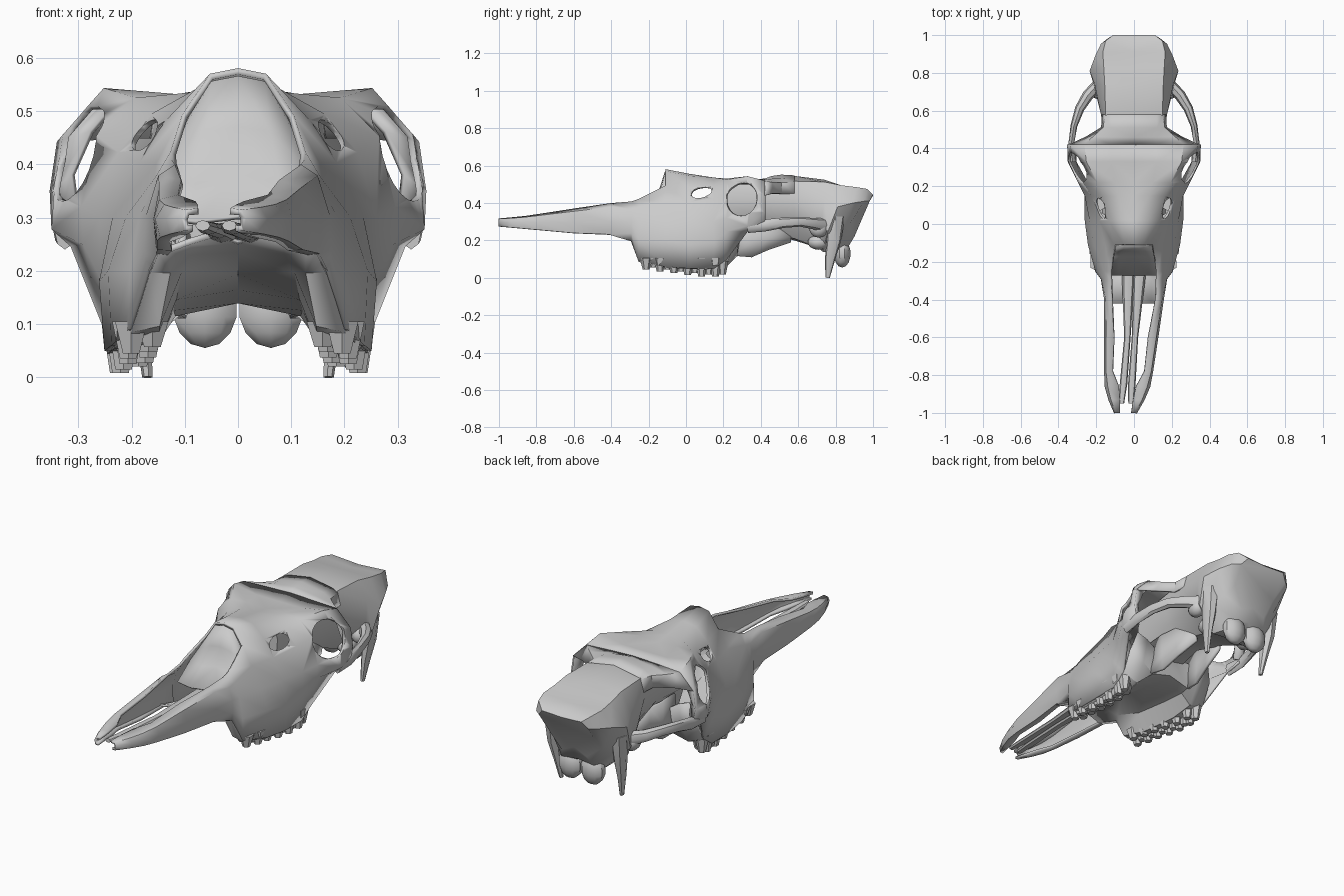
import bpy, bmesh, math, random
from mathutils import Vector, Matrix

random.seed(4)


def bend(x, y, z):
    # the snout leans slightly to one side
    return (x - 0.045 * max(0, -0.4 - y) / 0.6, y, z)


def finish(name, bm, angle=40):
    bmesh.ops.recalc_face_normals(bm, faces=bm.faces)
    me = bpy.data.meshes.new(name)
    bm.to_mesh(me)
    bm.free()
    ob = bpy.data.objects.new(name, me)
    bpy.context.collection.objects.link(ob)
    bpy.ops.object.select_all(action='DESELECT')
    ob.select_set(True)
    bpy.context.view_layer.objects.active = ob
    bpy.ops.object.shade_smooth_by_angle(angle=math.radians(angle))
    return ob


def sheet(name, rows, thick=0.012, slope=0.0, closed=False):
    """Skin half sections (y, [(x, z)...]) on both sides of the midline.
    Short rows lack their first points; slope tilts the rearmost rows forward."""
    n = max(len(pts) for y, pts in rows)
    bm = bmesh.new()
    for s in (1, -1):
        grid = []
        for y, pts in rows:
            k = slope * max(0, y - .7) / .3
            grid.append([None] * (n - len(pts)) + [
                bm.verts.new(bend(s * x, y - min(.1, k * max(0, .43 - z)), z)) for x, z in pts])
        for a, b in zip(grid, grid[1:]):
            for i in range(n - 1):
                quad = (a[i], a[i + 1], b[i + 1], b[i])
                if None not in quad:
                    bm.faces.new(quad)
    bmesh.ops.remove_doubles(bm, verts=bm.verts, dist=0.0005)
    if closed:
        bmesh.ops.holes_fill(bm, edges=[e for e in bm.edges if e.is_boundary], sides=0)
    ob = finish(name, bm)
    if thick:
        m = ob.modifiers.new("thickness", 'SOLIDIFY')
        m.thickness, m.offset = thick, 0
    return ob


def bars(name, path, n=8):
    """Tapered bars on both sides; path points are (x, y, z, half width, half height)."""
    bm = bmesh.new()
    for s in (1, -1):
        rings = []
        for k, (x, y, z, w, h) in enumerate(path):
            a, b = path[max(k - 1, 0)], path[min(k + 1, len(path) - 1)]
            t = Vector(b[:3]) - Vector(a[:3])
            side = t.cross(Vector((0, 0, 1))) if abs(t.y) > abs(t.z) else Vector((1, 0, 0))
            side.normalize()
            up = side.cross(t).normalized()
            ring = []
            for i in range(n):
                q = math.tau * i / n
                p = Vector((x, y, z)) + side * w * math.cos(q) + up * h * math.sin(q)
                ring.append(bm.verts.new(bend(s * p.x, p.y, p.z)))
            rings.append(ring)
        for a, b in zip(rings, rings[1:]):
            for i in range(n):
                j = (i + 1) % n
                bm.faces.new((a[i], a[j], b[j], b[i]))
        bm.faces.new(rings[0])
        bm.faces.new(rings[-1])
    return finish(name, bm)


def lumps(name, spots, seg=10):
    """Ellipsoids on both sides: (centre, radii)."""
    bm = bmesh.new()
    for c, r in spots:
        for s in (1, -1):
            bmesh.ops.create_uvsphere(
                bm, u_segments=seg, v_segments=seg - 3, radius=1,
                matrix=Matrix.Translation((s * c[0], c[1], c[2])) @ Matrix.Diagonal((*r, 1)))
    return finish(name, bm)


def snout_row(y, inner, outer, top):
    """C-shaped wall section, from its upper to its lower inner edge."""
    low = .28 - .045 * min(1, (1 + y) / .5)
    return (y, [(inner, top), (.2 * inner + .8 * outer, top * .8 + .06), (outer, .297),
                (.1 * inner + .9 * outer, low), (.6 * inner + .4 * outer, low)])


# face shell: snout walls from the tip, then nasal roof, cheeks and brow
snout = [snout_row(*r) for r in (
    (-1, .03, .055, .312), (-.93, .035, .09, .318), (-.86, .045, .115, .325),
    (-.78, .083, .124, .337), (-.6, .09, .138, .365), (-.4, .115, .152, .395))]
face = sheet("face", snout + [
    (-.29, [(.12, .405), (.15, .36), (.168, .30), (.17, .24), (.165, .20)]),
    (-.25, [(.122, .42), (.152, .37), (.18, .30), (.198, .2), (.20, .09)]),
    (-.11, [(0, .575), (.05, .565), (.10, .49), (.148, .40), (.205, .30), (.238, .2), (.232, .06)]),
    (.02, [(0, .55), (.07, .54), (.13, .48), (.18, .40), (.23, .30), (.255, .18), (.245, .05)]),
    (.15, [(0, .53), (.08, .53), (.16, .49), (.22, .42), (.255, .30), (.255, .19), (.245, .05)]),
    (.22, [(0, .52), (.1, .525), (.19, .52), (.26, .45), (.29, .32), (.285, .25), (.25, .1)]),
    (.33, [(0, .515), (.12, .515), (.25, .538), (.31, .47), (.34, .35), (.345, .28), (.31, .25)]),
    (.42, [(0, .525), (.12, .52), (.26, .515), (.335, .44), (.348, .35), (.335, .29), (.31, .27)])])

# eye sockets and tear-duct gaps cut through the shell
for name, spots in (("socket_cutter", [((.34, .29, .43), (.13, .092, .1))]),
                    ("gap_cutter", [((.165, .09, .45), (.04, .065, .035))])):
    cut = lumps(name, spots, 14)
    cut.hide_render = True
    cut.display_type = 'WIRE'
    m = face.modifiers.new(name, 'BOOLEAN')
    m.operation, m.object, m.solver = 'DIFFERENCE', cut, 'EXACT'

# inner flange of the bar behind each eye socket
sheet("socket_flange", [
    (.395, [(.24, .50), (.275, .46), (.31, .38), (.30, .30)]),
    (.42, [(.26, .515), (.335, .44), (.348, .35), (.335, .29)])])

# brow shelf reaching back to the braincase
sheet("brow_shelf", [
    (.42, [(0, .525), (.12, .52), (.26, .515), (.335, .44)]),
    (.46, [(0, .54), (.12, .525), (.215, .507), (.25, .45)]),
    (.51, [(0, .547), (.12, .526), (.16, .505), (.17, .45)]),
    (.58, [(0, .543), (.12, .523), (.15, .51), (.165, .45)])], 0.01)

# central strips between the snout bars
bars("snout_centre_strip", [
    (.025, -.95, .285, .014, .01), (.022, -.85, .28, .02, .012), (.02, -.6, .275, .017, .014),
    (.03, -.25, .27, .035, .02)])

# roof of the mouth and inner side of the tooth rows
sheet("palate", [
    (-.42, [(.148, .24), (.13, .24), (.09, .255), (.04, .27)]),
    (-.29, [(.165, .20), (.13, .20), (.09, .235), (0, .255)]),
    (-.25, [(.20, .09), (.15, .10), (.11, .2), (0, .24)]),
    (-.1, [(.232, .06), (.155, .06), (.12, .15), (0, .20)]),
    (.1, [(.245, .05), (.165, .05), (.125, .13), (0, .17)]),
    (.22, [(.25, .1), (.17, .07), (.12, .12), (0, .145)]),
    (.27, [(.25, .2), (.17, .16), (.11, .12), (0, .15)]),
    (.29, [(.22, .3), (.16, .28), (.10, .24), (0, .24)])])

# steep inner surface behind the nose opening
sheet("nose_inner", [
    (-.11, [(0, .565), (.05, .555), (.09, .49)]),
    (-.14, [(0, .47), (.06, .46), (.12, .43)]),
    (-.17, [(0, .38), (.08, .36), (.15, .37)]),
    (-.27, [(0, .30), (.08, .29), (.15, .30)])], 0.008)

# braincase, its front part forming the inner walls of the eye sockets
sheet("braincase", [
    (.16, [(0, .50), (.09, .50), (.11, .42), (.10, .30), (.07, .2), (0, .19)]),
    (.41, [(0, .51), (.13, .50), (.15, .42), (.12, .33), (.06, .25), (0, .24)]),
    (.58, [(0, .545), (.15, .517), (.175, .43), (.15, .32), (.08, .21), (0, .2)]),
    (.74, [(0, .525), (.155, .513), (.208, .42), (.21, .27), (.10, .16), (0, .16)]),
    (.83, [(0, .495), (.16, .495), (.235, .38), (.22, .25), (.11, .14), (0, .15)]),
    (.91, [(0, .475), (.165, .485), (.205, .40), (.19, .25), (.10, .13), (0, .15)]),
    (.97, [(0, .465), (.15, .475), (.175, .41), (.15, .28), (.09, .17), (0, .18)]),
    (1.0, [(0, .44), (.11, .445), (.14, .41), (.12, .33), (.07, .22), (0, .25)])],
    thick=0, slope=0.9, closed=True)

# cheek arches, from under the sockets back to the ear region
bars("cheek_arch", [
    (.325, .33, .275, .02, .035), (.333, .42, .28, .015, .032), (.318, .52, .295, .018, .028),
    (.288, .61, .30, .025, .026), (.245, .68, .29, .03, .03), (.18, .75, .28, .03, .04)])

# thin plates below the braincase
sheet("throat_plate", [
    (.24, [(.12, .12), (.11, .2), (.10, .3)]),
    (.35, [(.105, .11), (.11, .19), (.11, .3)]),
    (.44, [(.09, .15), (.095, .21), (.10, .3)]),
    (.56, [(.07, .19), (.075, .22), (.08, .27)])], 0.014)

# ear lumps and neck joints
lumps("ear_lump", [((.195, .71, .26), (.04, .05, .045)), ((.12, .71, .19), (.045, .06, .04))])
lumps("neck_joint", [((.062, .835, .13), (.064, .045, .075))])

# spikes hanging beside the neck joints
bars("neck_spike", [
    (.185, .80, .33, .04, .05), (.185, .79, .2, .03, .04),
    (.178, .77, .1, .018, .028), (.17, .757, .0, .01, .012)], 7)

# cheek teeth: outer and inner cusps on each block
bm = bmesh.new()
for i in range(6):
    y = -.195 + i * .074
    cx = .178 + i * .006
    low = max(.008, .045 - i * .01)
    for s in (1, -1):
        for dx, dy, up in ((.02, -.018, 0), (.018, .02, .01), (-.018, .0, .012)):
            h = .105 - low - up
            bmesh.ops.create_cone(
                bm, cap_ends=True, segments=6, radius1=.018, radius2=.035, depth=h,
                matrix=Matrix.Translation((s * (cx + dx) + random.uniform(-.004, .004), y + dy,
                                           low + up + h / 2)))
finish("cheek_teeth", bm, 30)
